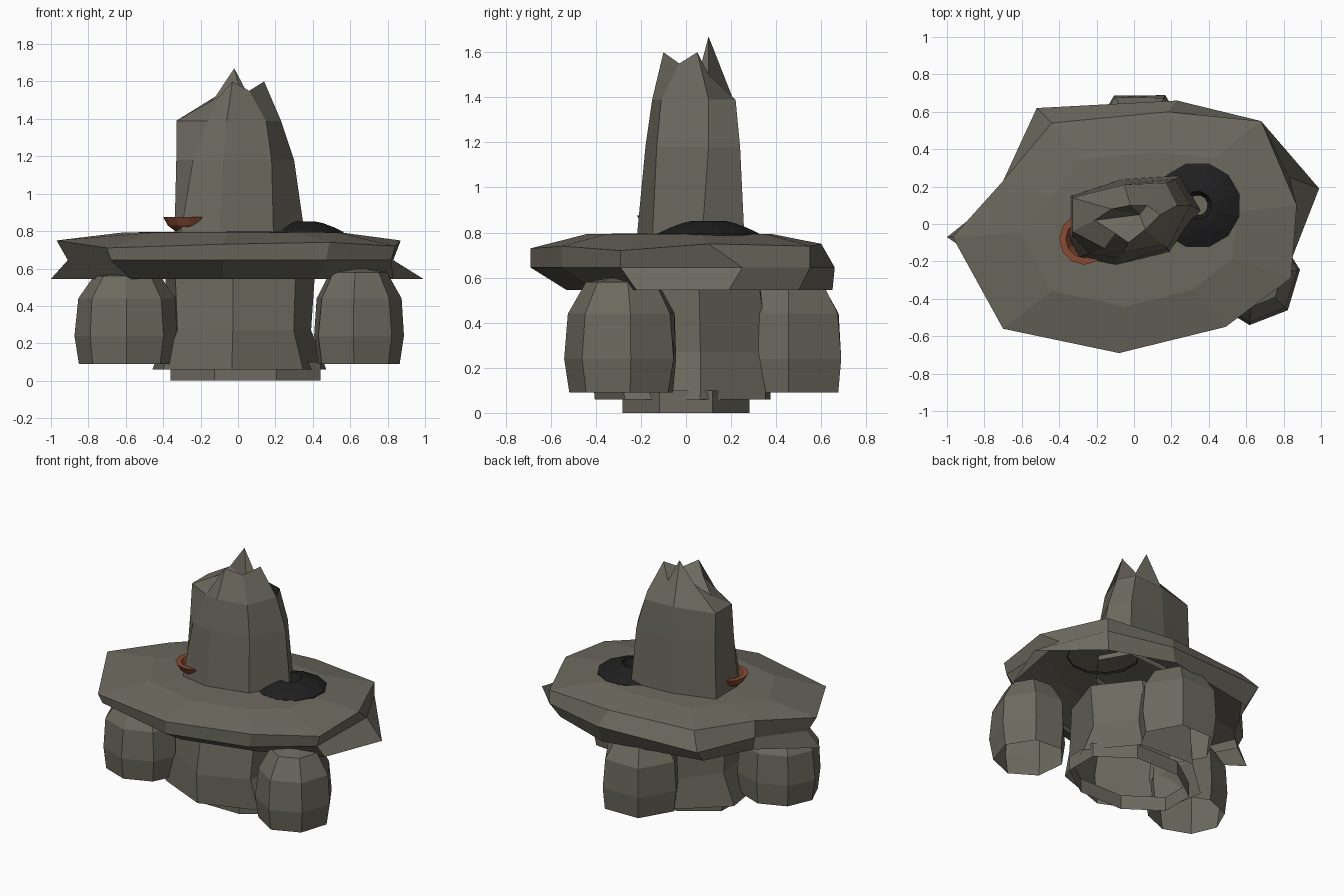
import bpy
import bmesh
import math
import random

random.seed(4)
if "Cube" in bpy.data.objects:
    bpy.data.objects.remove(bpy.data.objects["Cube"], do_unlink=True)


def make_material(name, color):
    mat = bpy.data.materials.new(name)
    mat.use_nodes = True
    mat.diffuse_color = (*color, 1)
    shader = mat.node_tree.nodes["Principled BSDF"]
    shader.inputs["Base Color"].default_value = (*color, 1)
    shader.inputs["Roughness"].default_value = 0.9
    return mat


stone = make_material("grey stone", (0.15, 0.142, 0.112))
charcoal = make_material("charcoal", (0.014, 0.014, 0.015))
rust = make_material("rust orange", (0.25, 0.07, 0.035))


def loft(name, rings, mat, top=None):
    """Skin a stack of equal rings, open below, with an optional peak."""
    bm = bmesh.new()
    loops = [[bm.verts.new(p) for p in ring] for ring in rings]
    for low, high in zip(loops, loops[1:]):
        for i in range(len(low)):
            j = (i + 1) % len(low)
            bm.faces.new((low[i], low[j], high[j], high[i]))
    if top is not None:
        peak = bm.verts.new(top)
        for i, v in enumerate(loops[-1]):
            bm.faces.new((v, loops[-1][(i + 1) % len(loops[-1])], peak))
    mesh = bpy.data.meshes.new(name)
    bm.to_mesh(mesh)
    bm.free()
    mesh.materials.append(mat)
    obj = bpy.data.objects.new(name, mesh)
    bpy.context.collection.objects.link(obj)
    return obj


def at(points, z):
    return [(x, y, z) for x, y in points]


def oval(cx, cy, rx, ry, z, sides, turn=0.0, rough=0.0):
    ring = []
    for i in range(sides):
        a = math.tau * i / sides + turn
        k = 1 + random.uniform(-rough, rough)
        ring.append((cx + rx * k * math.cos(a), cy + ry * k * math.sin(a), z))
    return ring


def boulder(name, cx, cy, rx, ry, height, sides, turn):
    """Chunky hollow rock: open floor, bulging flank, rounded top."""
    profile = ((0.09, 0.95), (0.24, 1.03), (0.44, 0.97), (height - 0.03, 0.66))
    rings = [oval(cx, cy, rx * k, ry * k, z, sides, turn, 0.02) for z, k in profile]
    return loft(name, rings, stone, (cx, cy, height))


# Wide slab: an open shell with a waist and a lower lip, undercut at the front
lip = [(-1, -.07), (-.57, -.36), (-.08, -.53), (.42, -.4), (.83, -.22),
       (.99, .19), (.63, .5), (.2, .65), (-.5, .52), (-.66, .2)]
waist = [(-.91, -.06), (-.68, -.54), (-.08, -.69), (.47, -.55), (.82, -.29),
         (.83, .25), (.68, .55), (.23, .66), (-.52, .62), (-.69, .22)]
rim = [(-.97, -.07, .75), (-.7, -.56, .71), (-.08, -.69, .73), (.49, -.55, .74),
       (.84, -.29, .72), (.87, .1, .75), (.68, .55, .74), (.18, .6, .75),
       (-.44, .54, .75), (-.7, .23, .77)]
crown = [(x * 0.63, y * 0.64, 0.793) for x, y, z in rim]
loft("slab", [at(lip, .545), at(waist, .645), rim, crown], stone, (0, 0, .8))

# Spire with a broken, jagged top
foot = [(.36, .07), (.25, .26), (-.06, .24), (-.34, .15),
        (-.34, -.1), (-.31, -.18), (-.1, -.22), (.19, -.15)]
body = [(.3, .1), (.22, .24), (-.06, .22), (-.33, .15),
        (-.33, -.06), (-.24, -.16), (-.08, -.18), (.18, -.13)]
shoulder = [(.23, .1), (.17, .22), (-.05, .21), (-.33, .14),
            (-.33, -.04), (-.16, -.13), (-.06, -.15), (.15, -.11)]
shards = [(.14, .05, 1.6), (.07, .1, 1.5), (-.02, .1, 1.67), (-.12, .08, 1.52),
          (-.21, .02, 1.44), (-.1, -.05, 1.52), (-.03, -.1, 1.6), (.06, -.03, 1.55)]
loft("spire", [at(foot, .76), at(body, 1.18), at(shoulder, 1.39), shards], stone,
     (.03, .05, 1.48))

# Central pillar and its sunken footing, both hollow
pillar = [oval(.0, -.0, rx, ry, z, 7, -1.64, 0.02)
          for z, rx, ry in ((.06, .48, .41), (.27, .4, .42), (.56, .41, .37))]
loft("pillar", pillar, stone, (0, 0, .7))
footing = [oval(.04, 0, .435, .305, z, 8, math.pi / 8) for z in (0, .1)]
loft("footing", footing, stone)

# Supporting boulders around the pillar
boulder("right_boulder", -.595, -.19, .27, .25, .59, 8, 0)
boulder("left_boulder", .64, -.28, .24, .25, .61, 7, -1.66)
boulder("back_boulder", .03, .455, .27, .265, .6, 6, 0)

# Dark domed ring resting on the slab, with a short skirt
dome = [oval(.34, .1, r, r, z, 12, math.pi / 12)
        for r, z in ((.232, .783), (.232, .796), (.18, .82), (.12, .842),
                     (.075, .852), (.055, .797))]
loft("dark_ring", dome, charcoal)

# Small rust-coloured hollow dish tucked against the spire
dish = [oval(-.265, -.08, r, r * 1.02, z, 12)
        for r, z in ((.07, .8), (.11, .83), (.135, .875), (.1, .875), (.07, .82))]
loft("rust_dish", dish, rust)
